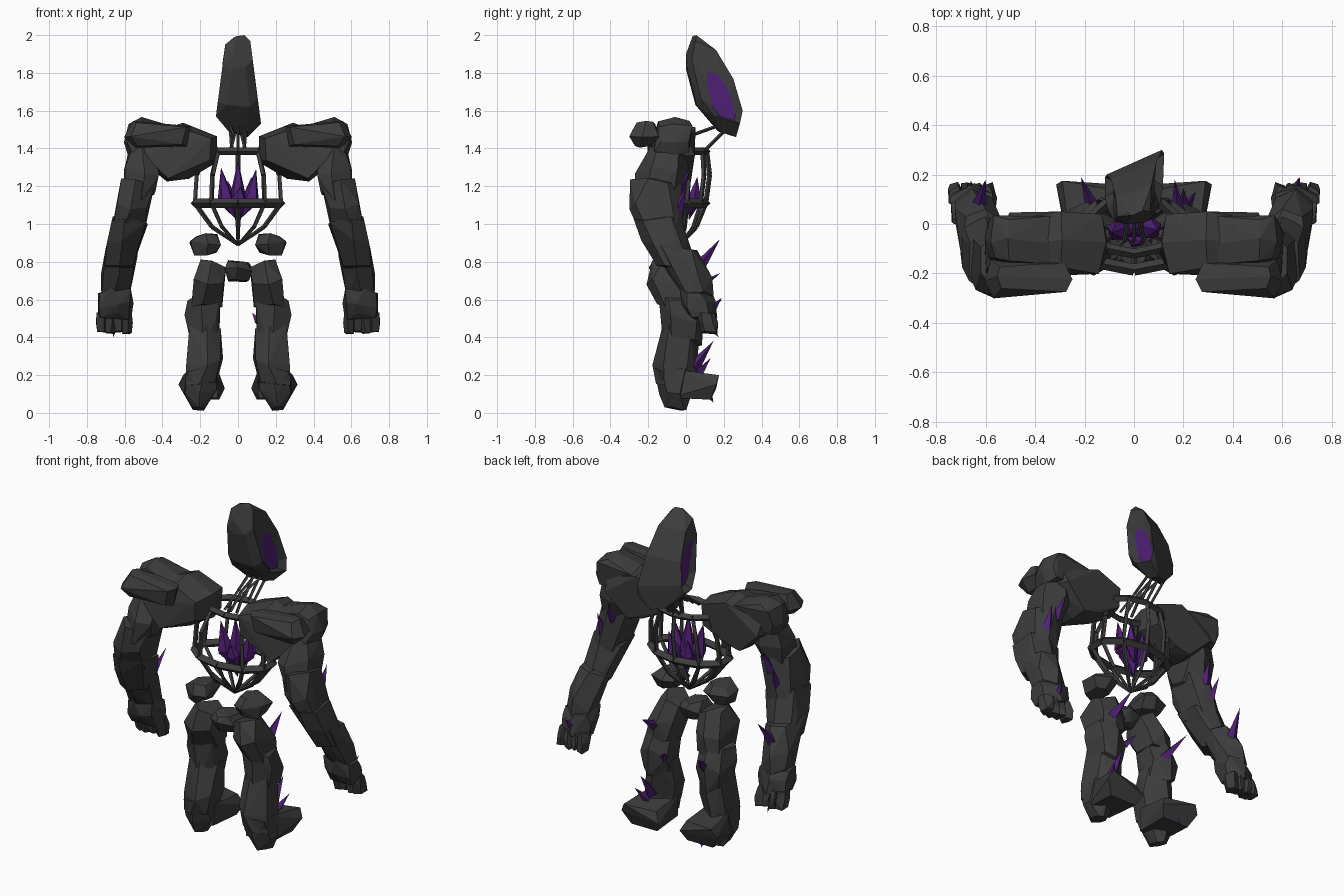
import bpy, bmesh, math, random
from mathutils import Vector


def material(name, rgb):
    m = bpy.data.materials.new(name)
    m.diffuse_color = (*rgb, 1)
    return m


STONE = material("dark stone", (0.046, 0.046, 0.046))
CRYSTAL = material("purple crystal", (0.078, 0.014, 0.175))


def finish(bm, name, *mats):
    bmesh.ops.recalc_face_normals(bm, faces=bm.faces)
    me = bpy.data.meshes.new(name)
    bm.to_mesh(me)
    bm.free()
    for m in mats:
        me.materials.append(m)
    ob = bpy.data.objects.new(name, me)
    bpy.context.collection.objects.link(ob)
    return ob


def hull_mesh(pts):
    """Faceted convex rock around a set of points."""
    bm = bmesh.new()
    vs = [bm.verts.new(p) for p in pts]
    bmesh.ops.convex_hull(bm, input=vs)
    loose = [v for v in bm.verts if not v.link_faces]
    bmesh.ops.delete(bm, geom=loose, context='VERTS')
    bmesh.ops.dissolve_limit(bm, angle_limit=math.radians(6), verts=bm.verts, edges=bm.edges)
    return bm


def chunk(name, rings, side, seed, sides=6, jit=0.028):
    """Irregular boxy rock through rings of (x, y, z, rx, ry)."""
    rnd = random.Random(seed)
    pts = []
    for x, y, z, rx, ry in rings:
        for i in range(sides):
            a = math.tau * (i + rnd.uniform(0.25, 0.75)) / sides
            k = rnd.uniform(0.97, 1.15) * (1 + .13 * abs(math.sin(2 * a)))
            pts.append((side * (x + rx * k * math.cos(a)), y + ry * k * math.sin(a),
                        z + rnd.uniform(-jit, jit)))
    return finish(hull_mesh(pts), name, STONE)


def slab(name, outline, y0, y1, side, seed):
    """Rock with an x-z outline, slightly narrower at its front and back faces."""
    rnd = random.Random(seed)
    cx = sum(p[0] for p in outline) / len(outline)
    cz = sum(p[1] for p in outline) / len(outline)
    pts = []
    for t, k in ((0, 0.82), (0.5, 1), (1, 0.85)):
        for x, z in outline:
            y = y0 + (y1 - y0) * t + rnd.uniform(-0.022, 0.022)
            kk = k * rnd.uniform(.93, 1.03)
            pts.append((side * (cx + (x - cx) * kk), y, cz + (z - cz) * kk))
    return finish(hull_mesh(pts), name, STONE)


def bar(bm, p, q, r0, r1, seg=4):
    """Tapered rod from p to q."""
    p, q = Vector(p), Vector(q)
    d = q - p
    mat = d.to_track_quat('Z', 'Y').to_matrix().to_4x4()
    mat.translation = (p + q) / 2
    bmesh.ops.create_cone(bm, cap_ends=True, segments=seg, radius1=r0, radius2=r1,
                          depth=d.length, matrix=mat)


# Limb segments for one side
ARM = {
    "upper_arm": [(.50, -.09, 1.40, .08, .09), (.505, -.13, 1.28, .09, .135), (.525, -.155, 1.15, .08, .12)],
    "elbow": [(.53, -.16, 1.22, .085, .13), (.56, -.16, 1.09, .085, .12), (.59, -.13, .95, .08, .11)],
    "forearm": [(.575, -.15, 1.02, .09, .12), (.61, -.11, .90, .08, .115), (.63, -.04, .77, .07, .10)],
    "lower_forearm": [(.615, -.06, .86, .075, .115), (.637, .02, .74, .075, .11), (.65, .06, .63, .07, .085)],
    "wrist": [(.65, .055, .655, .085, .08), (.65, .065, .57, .09, .085), (.655, .09, .51, .08, .07)],
}
LEG = {
    "hip_stone": [(.165, -.10, .945, .055, .07), (.168, -.10, .90, .082, .10), (.175, -.10, .845, .06, .07)],
    "thigh": [(.13, -.09, .79, .065, .085), (.155, -.07, .69, .085, .12), (.17, -.045, .56, .075, .10)],
    "knee": [(.175, -.05, .62, .08, .09), (.19, -.025, .50, .088, .105), (.18, -.02, .37, .075, .09)],
    "shin": [(.175, -.03, .44, .075, .09), (.175, -.06, .28, .088, .11), (.20, -.06, .14, .082, .095)],
    "heel": [(.19, -.06, .23, .088, .10), (.20, -.06, .11, .08, .08), (.21, -.055, .022, .03, .055)],
}

for side, tag in ((1, "right"), (-1, "left")):
    for group in (ARM, LEG):
        for n, (part, rings) in enumerate(group.items()):
            chunk(f"{part}_{tag}", rings, side, 11 * n + len(part),
                  jit=.014 if part in ("hip_stone", "heel") else .028)
    # Foot wedge
    finish(hull_mesh([(side * x, y, z) for x, y, z in (
        (.10, -.07, .21), (.26, -.06, .23), (.10, .14, .19), (.29, .175, .20), (.315, .16, .15),
        (.07, .16, .13), (.10, .13, .07), (.27, .13, .07), (.11, -.08, .08), (.27, -.08, .08))]),
        f"foot_{tag}", STONE)
    # Knuckles and blunt fingers
    for i in range(4):
        x = .588 + i * .045
        chunk(f"finger_{i + 1}_{tag}", [(x, .105, .53, .024, .045), (x, .12, .475, .027, .045),
                                        (x, .125, .422 + .008 * (i % 2), .024, .04)], side, i, 5, .006)
    # Shoulder boulders
    slab(f"shoulder_inner_{tag}", [(.10, 1.47), (.11, 1.33), (.26, 1.24), (.38, 1.215), (.55, 1.36),
                                   (.56, 1.46), (.29, 1.54)], -.19, .03, side, 3)
    slab(f"shoulder_outer_{tag}", [(.30, 1.51), (.36, 1.38), (.58, 1.36), (.61, 1.43), (.58, 1.53),
                                   (.51, 1.565)], -.15, .015, side, 4)
    slab(f"shoulder_front_{tag}", [(.24, 1.52), (.27, 1.41), (.55, 1.40), (.60, 1.46), (.56, 1.55),
                                   (.40, 1.54)], -.28, -.165, side, 5)

# Pelvis
chunk("pelvis", [(0, -.10, .805, .05, .07), (0, -.10, .76, .075, .09), (0, -.10, .70, .05, .055)], 1, 8, jit=.012)

# Rib cage: rings, ribs, converging lower ribs
bm = bmesh.new()
N = 10


def ring_point(i, rx, ry, cy, z):
    a = math.tau * (i + .5) / N
    return (rx * math.cos(a), cy + ry * math.sin(a), z)


for i in range(N):
    top, top2 = (ring_point(j, .18, .115, -.005, 1.385) for j in (i, i + 1))
    wide = ring_point(i, .23, .155, -.03, 1.26)
    mid, mid2 = (ring_point(j, .24, .145, -.04, 1.11) for j in (i, i + 1))
    low = ring_point(i, .145, .09, -.035, .985)
    bar(bm, top, top2, .02, .02)
    bar(bm, mid, mid2, .024, .024)
    if i != 7:
        bar(bm, top, wide, .013, .013)
        bar(bm, wide, mid, .013, .013)
    bar(bm, mid, low, .013, .012)
    bar(bm, low, (0, -.03, .89), .012, .008)
# Neck rods
for x in (-.04, 0, .04):
    bar(bm, (x * .8, .10, 1.39), (x, .21, 1.50), .009, .009)
    bar(bm, (x, -.07, 1.39), (x * .5, .03, 1.47), .009, .009)
    bar(bm, (x * .5, .03, 1.47), (x, .17, 1.52), .009, .009)
finish(bm, "rib_cage", STONE)

# Crystal heart
bm = bmesh.new()
for x, y, lo, hi, r in ((0, -.02, .97, 1.34, .048), (-.075, -.03, 1.03, 1.30, .046), (.08, -.02, 1.03, 1.29, .046),
                        (-.045, .05, 1.02, 1.23, .04), (.06, .05, 1.04, 1.25, .04), (.01, -.07, .99, 1.2, .04)):
    mid = (x * .85, y * .85, 1.13)
    bar(bm, mid, (x * 1.2, y * 1.2, hi), r, 0, 5)
    bar(bm, mid, (x * .2, y * .3, lo), r, 0, 5)
finish(bm, "crystal_heart", CRYSTAL)

# Crystal spikes on the limbs: base, tip, radius
bm = bmesh.new()
for p, q, r in (((-.63, .06, .76), (-.60, .18, .92), .036), ((-.57, -.05, 1.04), (-.59, .015, 1.18), .034),
                ((-.54, -.04, 1.14), (-.52, .02, 1.27), .03),
                ((.58, -.05, 1.06), (.585, .005, 1.2), .034), ((.52, -.05, 1.16), (.50, .025, 1.29), .03),
                ((.65, .13, .54), (.67, .19, .61), .026), ((-.65, .11, .47), (-.66, .175, .40), .02),
                ((.20, .04, .24), (.20, .145, .38), .036), ((-.16, .05, .49), (-.215, .19, .60), .034),
                ((.21, .07, .21), (.25, .13, .29), .024), ((.11, .05, .48), (.075, .11, .53), .024),
                ((.18, .03, .64), (.165, .18, .74), .034), ((-.2, .12, .10), (-.2, .145, .055), .02)):
    bar(bm, p, q, r, 0, 4)
finish(bm, "limb_spikes", CRYSTAL)


# Head: slanted hood with a recessed crystal panel in each flank
def flank(y, z, side):
    return (side * (.113 - .13 * (z - 1.6)), y, z)


RIM_R = [(.05, 1.97), (.03, 1.87), (.08, 1.66), (.15, 1.57), (.285, 1.53), (.30, 1.60), (.25, 1.77), (.16, 1.92)]
RIM_L = [(.03, 1.95), (.01, 1.85), (.06, 1.65), (.11, 1.57), (.19, 1.57), (.20, 1.62), (.18, 1.75), (.11, 1.90)]
pts = [flank(y, z, 1) for y, z in RIM_R] + [flank(y, z, -1) for y, z in RIM_L]
pts += [(-.025, .05, 1.985), (-.005, .035, 1.995), (.035, .055, 2.0), (-.03, .0, 1.9), (-.03, .0, 1.82),
        (.04, .005, 1.83), (-.06, .05, 1.63), (.06, .06, 1.62), (-.05, .17, 1.49), (.05, .18, 1.49),
        (.05, .265, 1.46), (-.03, .23, 1.48)]
bm = hull_mesh(pts)
for side, cy, cz, ky, kz in ((1, .185, 1.68, .62, .64), (-1, .12, 1.72, .7, .7)):
    face = max(bm.faces, key=lambda f: f.calc_area() if f.normal.x * side > .9 else 0)
    bmesh.ops.inset_individual(bm, faces=[face], thickness=.01, use_even_offset=True)
    ys = [v.co.y for v in face.verts]
    zs = [v.co.z for v in face.verts]
    my, mz = (min(ys) + max(ys)) / 2, (min(zs) + max(zs)) / 2
    for v in face.verts:
        v.co = (side * .083, cy + (v.co.y - my) * ky, cz + (v.co.z - mz) * kz)
    face.material_index = 1
finish(bm, "head", STONE, CRYSTAL)
